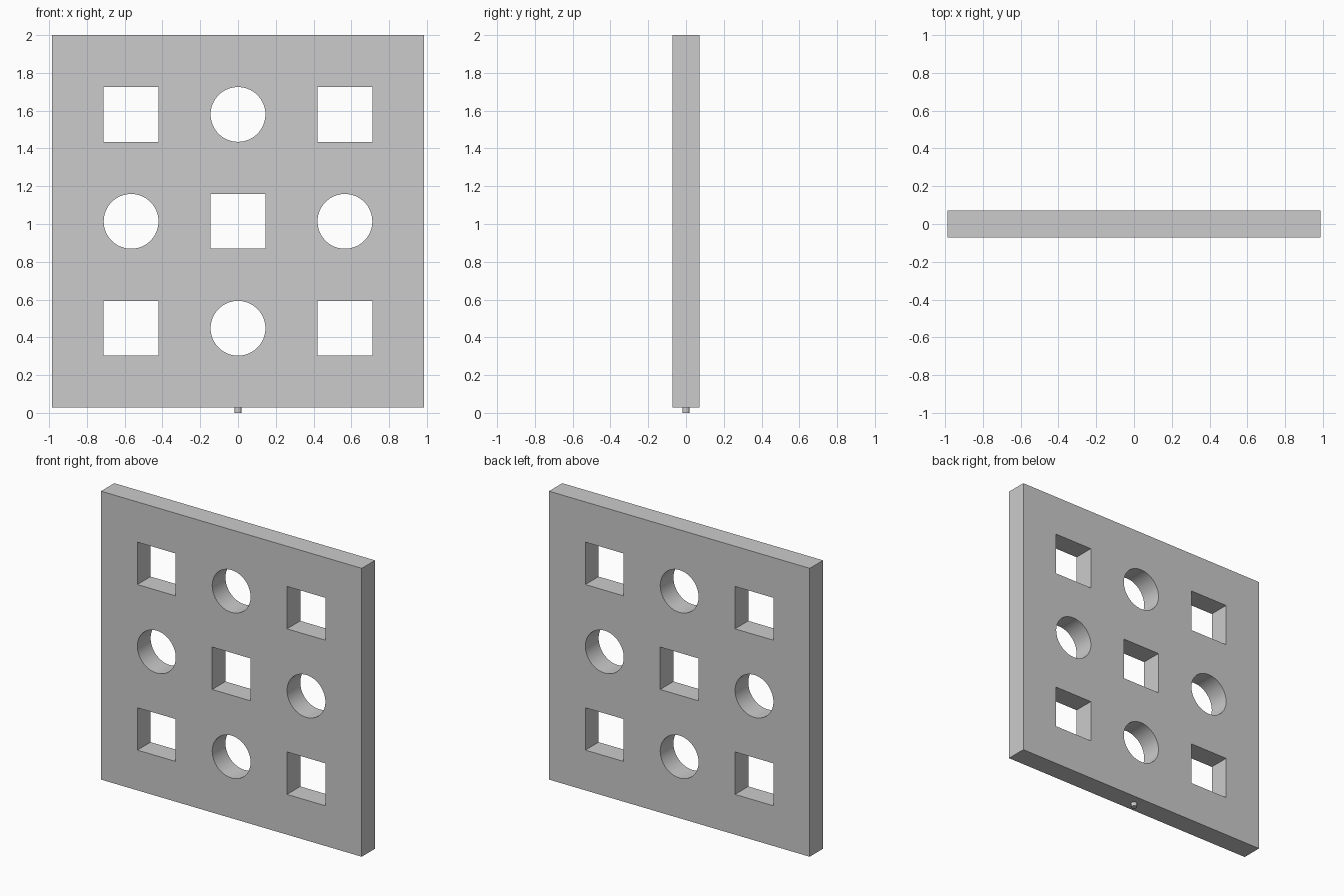
import bpy, bmesh, math

if "Cube" in bpy.data.objects:
    bpy.data.objects.remove(bpy.data.objects["Cube"])

HALF = 0.986       # half width of the square panel
MID_Z = 1.014      # height of the panel centre
DEPTH = 0.143      # panel thickness
PITCH = 0.566      # spacing of the openings
R = 0.145          # half width of an opening
PEG_R = 0.019


def square(cx, cz, h):
    return [(cx + sx * h, cz + sz * h) for sx, sz in ((-1, -1), (1, -1), (1, 1), (-1, 1))]


def circle(cx, cz, r, n=64):
    return [(cx + r * math.cos(2 * math.pi * i / n), cz + r * math.sin(2 * math.pi * i / n))
            for i in range(n)]


# Outline plus a 3 x 3 grid of alternating square and round openings
loops = [square(0, 0, HALF)]
for i in (-1, 0, 1):
    for j in (-1, 0, 1):
        shape = square if (i + j) % 2 == 0 else circle
        loops.append(shape(i * PITCH, j * PITCH, R))

# Panel: filled profile extruded along y
curve = bpy.data.curves.new("panel_profile", 'CURVE')
curve.dimensions = '2D'
curve.fill_mode = 'BOTH'
curve.extrude = DEPTH / 2
for pts in loops:
    spline = curve.splines.new('POLY')
    spline.points.add(len(pts) - 1)
    for p, (x, z) in zip(spline.points, pts):
        p.co = (x, z, 0, 1)
    spline.use_cyclic_u = True
panel = bpy.data.objects.new("perforated_panel", curve)
bpy.context.collection.objects.link(panel)
panel.location.z = MID_Z
panel.rotation_euler.x = math.pi / 2
bpy.context.view_layer.objects.active = panel
panel.select_set(True)
bpy.ops.object.convert(target='MESH')
panel = bpy.context.object
panel.name = "perforated_panel"

# Weld caps to walls and keep flat faces
bm = bmesh.new()
bm.from_mesh(panel.data)
bmesh.ops.remove_doubles(bm, verts=bm.verts, dist=1e-4)
bmesh.ops.recalc_face_normals(bm, faces=bm.faces)
for f in bm.faces:
    f.smooth = False
bm.to_mesh(panel.data)
bm.free()

# Small locating peg under the bottom edge
peg_top = MID_Z - HALF + 0.01
bpy.ops.mesh.primitive_cylinder_add(vertices=24, radius=PEG_R, depth=peg_top,
                                    location=(0, 0, peg_top / 2))
bpy.context.object.name = "bottom_peg"
